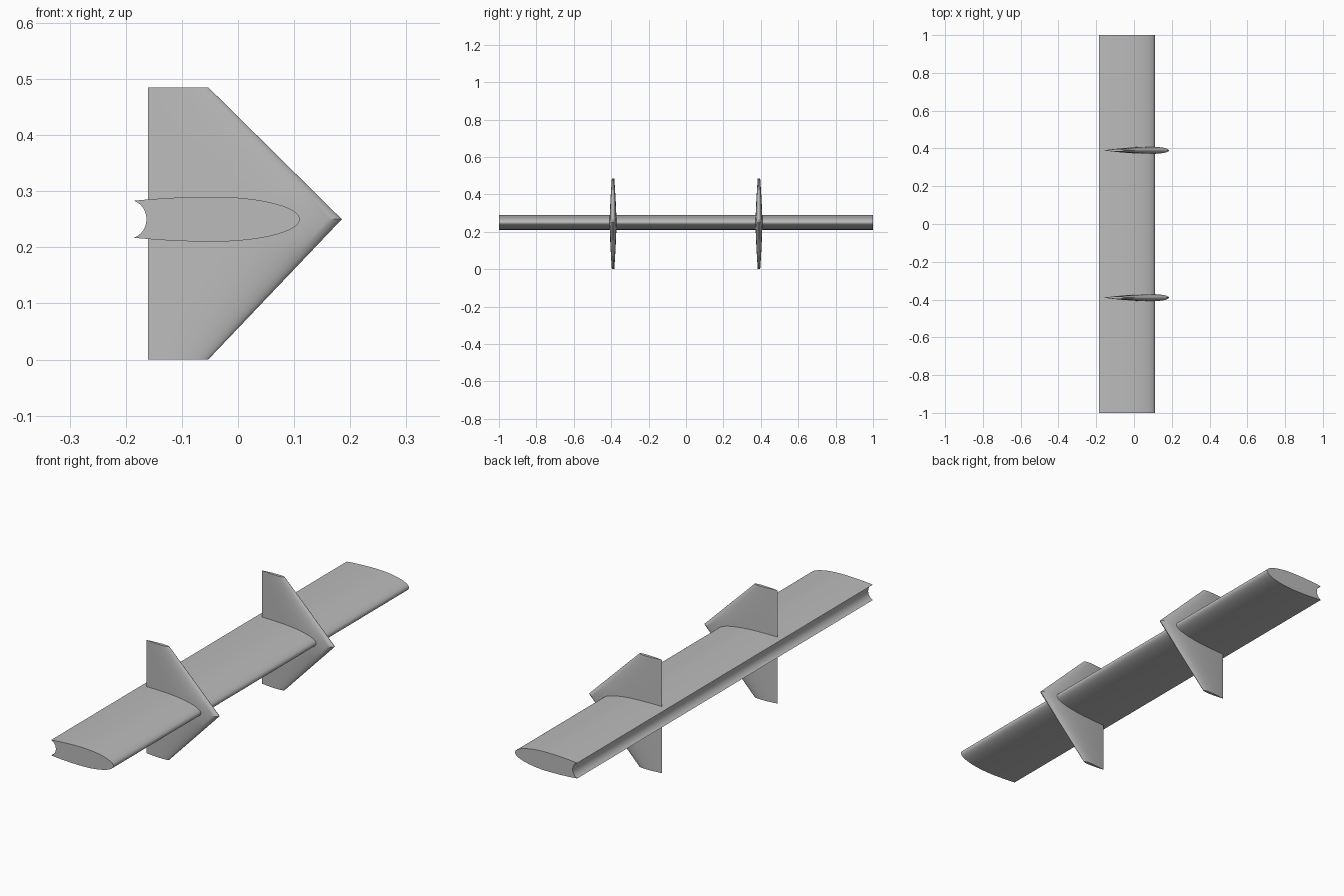
import bpy, bmesh, math

cube = bpy.data.objects.get("Cube")
if cube:
    bpy.data.objects.remove(cube, do_unlink=True)

grey = bpy.data.materials.new("plain grey")
grey.use_nodes = True
colour = (0.5, 0.5, 0.5, 1)
grey.diffuse_color = colour
grey.node_tree.nodes["Principled BSDF"].inputs["Base Color"].default_value = colour


def loft(name, sections):
    """Skin a list of closed point loops and cap both ends."""
    bm = bmesh.new()
    rings = [[bm.verts.new(p) for p in s] for s in sections]
    n = len(rings[0])
    for a, b in zip(rings, rings[1:]):
        for i in range(n):
            j = (i + 1) % n
            bm.faces.new((a[i], a[j], b[j], b[i]))
    bm.faces.new(rings[0])
    bm.faces.new(rings[-1])
    bmesh.ops.recalc_face_normals(bm, faces=bm.faces)
    mesh = bpy.data.meshes.new(name)
    bm.to_mesh(mesh)
    bm.free()
    mesh.materials.append(grey)
    obj = bpy.data.objects.new(name, mesh)
    bpy.context.collection.objects.link(obj)
    bpy.ops.object.select_all(action="DESELECT")
    obj.select_set(True)
    bpy.context.view_layer.objects.active = obj
    bpy.ops.object.shade_smooth_by_angle(angle=math.radians(30))
    return obj


# Wing: rounded nose, gently tapering rear, concave scooped back edge
MID_Z = 0.25
STEPS = 24


def wing_profile():
    widest, nose, tail = -0.045, 0.11, -0.185
    upper = []
    for i in range(STEPS + 1):
        a = math.pi / 2 * i / STEPS
        upper.append((widest + (nose - widest) * math.cos(a), 0.04 * math.sin(a)))
    for i in range(1, 9):
        t = i / 8
        upper.append((widest + (tail - widest) * t, 0.04 - 0.007 * t * t))
    radius, centre = 0.036, -0.199
    spread = math.asin(0.033 / radius)
    scoop = []
    for i in range(1, 12):
        a = spread * (1 - i / 6)
        scoop.append((centre + radius * math.cos(a), radius * math.sin(a)))
    lower = [(x, -z) for x, z in reversed(upper[1:])]
    return upper + scoop + lower


profile = wing_profile()
loft("wing", [[(x, y, MID_Z + z) for x, z in profile] for y in (-1, 1)])


# Fins: symmetric teardrop sections, swept to the nose at mid height
def teardrop(nose, thickness, y, z):
    tail = -0.16
    chord = nose - tail

    def half(t):
        return thickness * 5 * (0.2969 * math.sqrt(t) - 0.126 * t - 0.3516 * t**2
                                + 0.2843 * t**3 - 0.1036 * t**4)

    ts = [(1 - math.cos(math.pi * i / STEPS)) / 2 for i in range(STEPS + 1)]
    near = [(nose - chord * t, y + half(t), z) for t in ts]
    far = [(nose - chord * t, y - half(t), z) for t in ts[-2:0:-1]]
    return near + far


def fin_sections(y):
    tip_nose, mid_nose = -0.053, 0.185
    rows = []
    for k in range(-4, 5):
        s = abs(k) / 4
        z = MID_Z + s * (0.235 if k > 0 else -MID_Z)
        thickness = 0.038 - 0.014 * s - 0.011 * s * s
        rows.append(teardrop(mid_nose + (tip_nose - mid_nose) * s, thickness, y, z))
    return rows


for side, y in (("front", -0.39), ("back", 0.39)):
    loft(side + "_fin", fin_sections(y))
